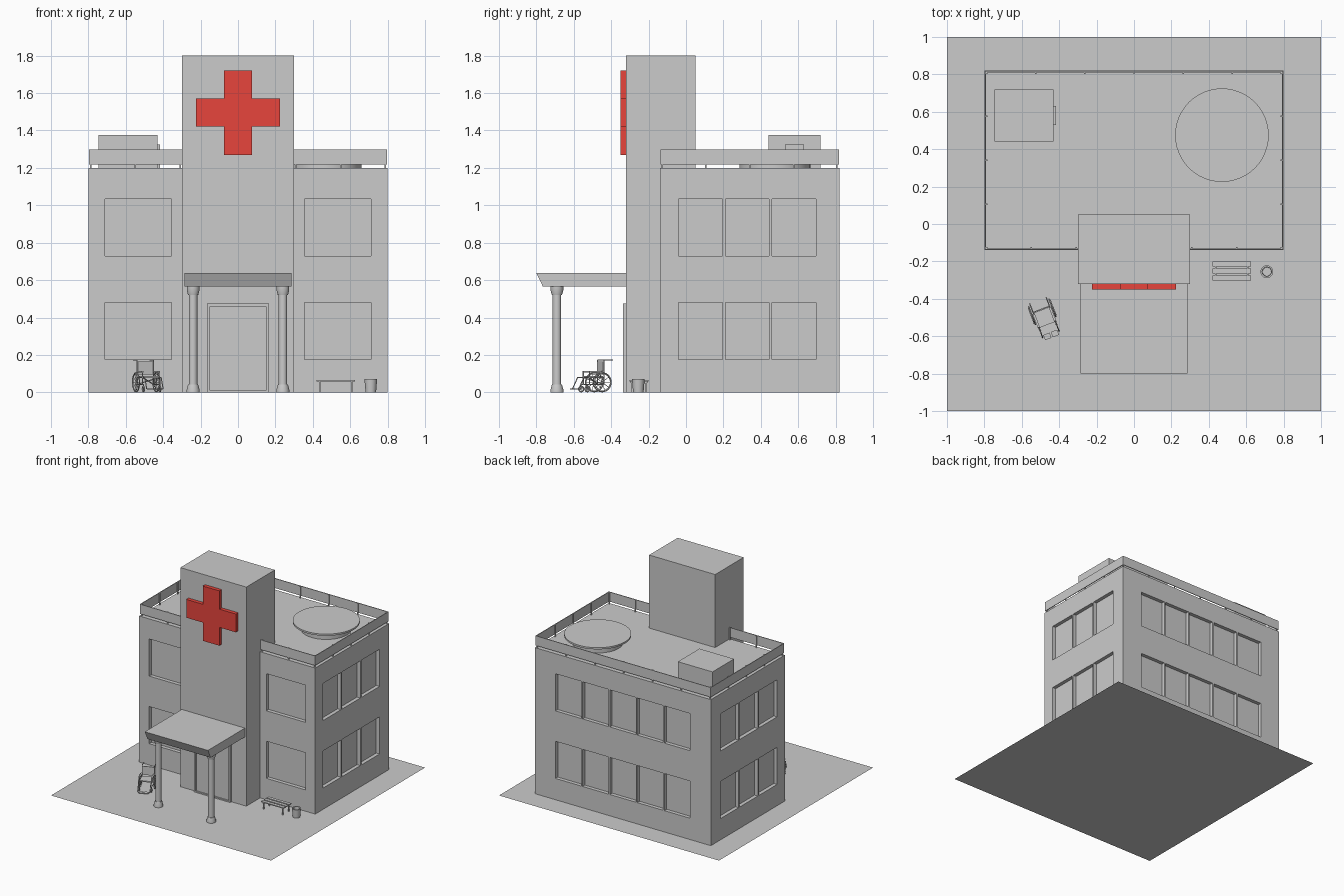
import bpy, bmesh
from math import radians, cos, sin, pi
from mathutils import Vector, Matrix

if "Cube" in bpy.data.objects:
    bpy.data.objects.remove(bpy.data.objects["Cube"])


def material(name, rgb):
    m = bpy.data.materials.new(name)
    m.diffuse_color = (*rgb, 1)
    m.use_nodes = True
    m.node_tree.nodes["Principled BSDF"].inputs["Base Color"].default_value = m.diffuse_color
    return m


GREY = material("grey", (0.6, 0.6, 0.6))
RED = material("red", (0.8, 0.06, 0.046))


def finish(name, bm, mat=GREY, smooth=False):
    bmesh.ops.recalc_face_normals(bm, faces=bm.faces)
    me = bpy.data.meshes.new(name)
    bm.to_mesh(me)
    bm.free()
    me.materials.append(mat)
    ob = bpy.data.objects.new(name, me)
    bpy.context.collection.objects.link(ob)
    if smooth:
        bpy.ops.object.select_all(action='DESELECT')
        ob.select_set(True)
        bpy.context.view_layer.objects.active = ob
        bpy.ops.object.shade_smooth_by_angle(angle=radians(35))
    return ob


def boxes(name, items, mat=GREY):
    """Each item is (x0, x1, y0, y1, z0, z1)."""
    bm = bmesh.new()
    for x0, x1, y0, y1, z0, z1 in items:
        mtx = Matrix.Translation(((x0 + x1) / 2, (y0 + y1) / 2, (z0 + z1) / 2)) \
            @ Matrix.Diagonal((x1 - x0, y1 - y0, z1 - z0, 1))
        bmesh.ops.create_cube(bm, size=1, matrix=mtx)
    return finish(name, bm, mat)


def prism(name, outline, axis, depth):
    """Extrude a closed outline of 3D points along an axis vector."""
    bm = bmesh.new()
    face = bm.faces.new([bm.verts.new(p) for p in outline])
    ext = bmesh.ops.extrude_face_region(bm, geom=[face], use_keep_orig=True)
    verts = [g for g in ext["geom"] if isinstance(g, bmesh.types.BMVert)]
    bmesh.ops.translate(bm, verts=verts, vec=Vector(axis) * depth)
    return finish(name, bm)


def lathe(name, profile, at, steps=32, closed=False, matrix=None):
    """Revolve (radius, z) points around z."""
    bm = bmesh.new()
    vs = [bm.verts.new((r, 0, z)) for r, z in profile]
    pairs = list(zip(vs, vs[1:])) + ([(vs[-1], vs[0])] if closed else [])
    es = [bm.edges.new(p) for p in pairs]
    bmesh.ops.spin(bm, geom=vs + es, cent=(0, 0, 0), axis=(0, 0, 1),
                   angle=2 * pi, steps=steps)
    bmesh.ops.remove_doubles(bm, verts=bm.verts, dist=1e-5)
    bm.transform(Matrix.Translation(at) @ (matrix or Matrix()))
    return finish(name, bm, smooth=True)


def rods(name, segments, r, sides=8):
    """Thin cylinders between pairs of points."""
    bm = bmesh.new()
    for a, b in segments:
        a, b = Vector(a), Vector(b)
        d = b - a
        mtx = Matrix.Translation((a + b) / 2) @ d.to_track_quat('Z', 'Y').to_matrix().to_4x4()
        bmesh.ops.create_cone(bm, cap_ends=True, segments=sides, radius1=r,
                              radius2=r, depth=d.length, matrix=mtx)
    return finish(name, bm, smooth=True)


# Ground slab (flat sheet)
bm = bmesh.new()
bmesh.ops.create_grid(bm, x_segments=1, y_segments=1, size=1)
finish("ground_sheet", bm)

# Main block with recessed windows
main = boxes("main_block", [(-0.8, 0.8, -0.14, 0.82, 0, 1.2)])
D, PANE, STEP = 0.03, 0.235, 0.245
cuts = []
for z0, z1 in ((0.175, 0.48), (0.73, 1.035)):
    for s in (-1, 1):
        a, b = sorted((s * 0.355, s * 0.71))
        cuts.append((a, b, -0.2, -0.14 + D, z0, z1))
        wx = sorted((s * (0.8 - D), s * 0.9))
        for i in range(3):
            y = -0.04 + i * 0.25
            cuts.append((*wx, y, y + PANE, z0, z1))
    for i in range(5):
        x = -0.6125 + i * 0.2475
        cuts.append((x, x + PANE, 0.82 - D, 0.9, z0, z1))
cutter = boxes("window_cutter", cuts)
cutter.hide_render = True
mod = main.modifiers.new("windows", 'BOOLEAN')
mod.operation, mod.solver, mod.object = 'DIFFERENCE', 'EXACT', cutter
bpy.context.view_layer.objects.active = main
bpy.ops.object.modifier_apply(modifier=mod.name)
bpy.data.objects.remove(cutter, do_unlink=True)

# Entrance tower and red cross
boxes("tower", [(-0.3, 0.3, -0.32, 0.05, 0, 1.8)])
boxes("cross", [(-0.075, 0.075, -0.35, -0.32, 1.27, 1.72),
                (-0.225, -0.075, -0.35, -0.32, 1.42, 1.57),
                (0.075, 0.225, -0.35, -0.32, 1.42, 1.57)], RED)

# Door with raised frame
boxes("door_frame", [(-0.165, -0.15, -0.337, -0.32, 0, 0.475),
                     (0.15, 0.165, -0.337, -0.32, 0, 0.475),
                     (-0.15, 0.15, -0.337, -0.32, 0.46, 0.475),
                     (-0.15, 0.15, -0.337, -0.32, 0, 0.01)])
boxes("door", [(-0.15, 0.15, -0.327, -0.32, 0.01, 0.46)])

# Canopy with slanted front and its columns
prism("canopy", [(-0.287, -0.8, 0.638), (-0.287, -0.765, 0.565),
                 (-0.287, -0.32, 0.565), (-0.287, -0.32, 0.638)], (1, 0, 0), 0.574)
for s in (-1, 1):
    lathe("canopy_column", [(0, 0), (0.035, 0), (0.035, 0.012), (0.027, 0.042), (0.023, 0.042),
                            (0.023, 0.52), (0.027, 0.52), (0.034, 0.545), (0.034, 0.565),
                            (0, 0.565)], (s * 0.24, -0.69, 0))

# Roof railing: thin panels held by posts
panels, posts = [], []
Z = (1.218, 1.297)
for s in (-1, 1):
    a, b = sorted((s * 0.3, s * 0.797))
    panels.append((a, b, -0.137, -0.131, *Z))
    a, b = sorted((s * 0.791, s * 0.797))
    panels.append((a, b, -0.137, 0.817, *Z))
    for x in (0.309, 0.55, 0.786):
        posts.append((s * x - 0.004, s * x + 0.004, -0.131, -0.123, 1.2, 1.297))
    for i in range(1, 4):
        y = -0.13 + i * 0.235
        a, b = sorted((s * 0.783, s * 0.791))
        posts.append((a, b, y - 0.004, y + 0.004, 1.2, 1.297))
panels.append((-0.797, 0.797, 0.811, 0.817, *Z))
for i in range(7):
    x = -0.786 + i * 0.262
    posts.append((x - 0.004, x + 0.004, 0.803, 0.811, 1.2, 1.297))
boxes("railing_panels", panels)
boxes("railing_posts", posts)

# Helicopter pad and roof access hut
lathe("landing_pad", [(0, 1.2), (0.19, 1.2), (0.19, 1.255), (0.25, 1.258), (0.25, 1.272),
                      (0, 1.272)], (0.47, 0.475, 0), 48)
boxes("roof_hut", [(-0.745, -0.43, 0.44, 0.72, 1.2, 1.375)])
boxes("roof_hut_door", [(-0.43, -0.417, 0.53, 0.63, 1.2, 1.325)])

# Bench and litter bin
boxes("bench_slats", [(0.42, 0.625, y, y + 0.026, 0.058, 0.066)
                      for y in (-0.301, -0.264, -0.227)])
boxes("bench_supports", [(x - 0.004, x + 0.004, -0.296, -0.206, 0.05, 0.058)
                         for x in (0.436, 0.609)])
boxes("bench_legs", [(x - 0.004, x + 0.004, y - 0.004, y + 0.004, 0, 0.05)
                     for x in (0.436, 0.609) for y in (-0.288, -0.214)])
lathe("litter_bin", [(0, 0), (0.028, 0), (0.034, 0.07), (0.025, 0.07), (0.023, 0.01), (0, 0.01)],
      (0.71, -0.255, 0), 24)

# Wheelchair, built facing -y and then turned into place
chair = [
    boxes("chair_seat", [(-0.043, 0.043, -0.045, 0.04, 0.077, 0.086)]),
    boxes("chair_back", [(-0.043, 0.043, 0.041, 0.047, 0.095, 0.165)]),
    boxes("chair_armrests", [(s * 0.047 - 0.006, s * 0.047 + 0.006, -0.04, 0.035, 0.107, 0.114)
                             for s in (-1, 1)]),
    boxes("chair_footrests", [(s * 0.022 - 0.018, s * 0.022 + 0.018, -0.118, -0.088, 0.015, 0.02)
                              for s in (-1, 1)]),
]
turn = Matrix.Rotation(pi / 2, 4, 'Y')
frame = []
for s in (-1, 1):
    x, w = s * 0.047, s * 0.058
    frame += [((x, 0.044, 0.04), (x, 0.044, 0.172)), ((x, 0.044, 0.172), (x, 0.095, 0.172)),
              ((x, 0.044, 0.08), (x, -0.07, 0.08)), ((x, -0.07, 0.08), (x, -0.1, 0.018)),
              ((x, -0.038, 0.11), (x, -0.038, 0.04)), ((x, 0.044, 0.042), (x, -0.05, 0.042)),
              ((x, -0.05, 0.042), (x, -0.05, 0.018)), ((x, 0.044, 0.11), (x, -0.038, 0.11)),
              ((x, 0.03, 0.054), (w, 0.03, 0.054)), ((x, 0.044, 0.042), (-x, -0.038, 0.08))]
    for nm, r, t, y, n in (("big_wheel", 0.054, 0.0035, 0.03, 10), ("caster", 0.018, 0.004, -0.05, 5)):
        ring = [(r - t + t * cos(k * pi / 4), t * sin(k * pi / 4)) for k in range(8)]
        hub = Vector((w if n == 10 else x, y, r))
        chair.append(lathe(nm, ring, hub, 28, True, turn))
        chair.append(rods(nm + "_spokes", [
            (hub, hub + Vector((0, cos(2 * pi * k / n), sin(2 * pi * k / n))) * (r - t))
            for k in range(n)], 0.0015, 6))
    rim = [(0.044 + 0.0015 * cos(k * pi / 3), 0.0015 * sin(k * pi / 3)) for k in range(6)]
    chair.append(lathe("hand_rim", rim, (s * 0.064, 0.03, 0.054), 28, True, turn))
chair.append(rods("chair_frame", frame, 0.003))
place = Matrix.Translation((-0.48, -0.497, 0)) @ Matrix.Rotation(radians(21), 4, 'Z')
for ob in chair:
    ob.data.transform(place)
